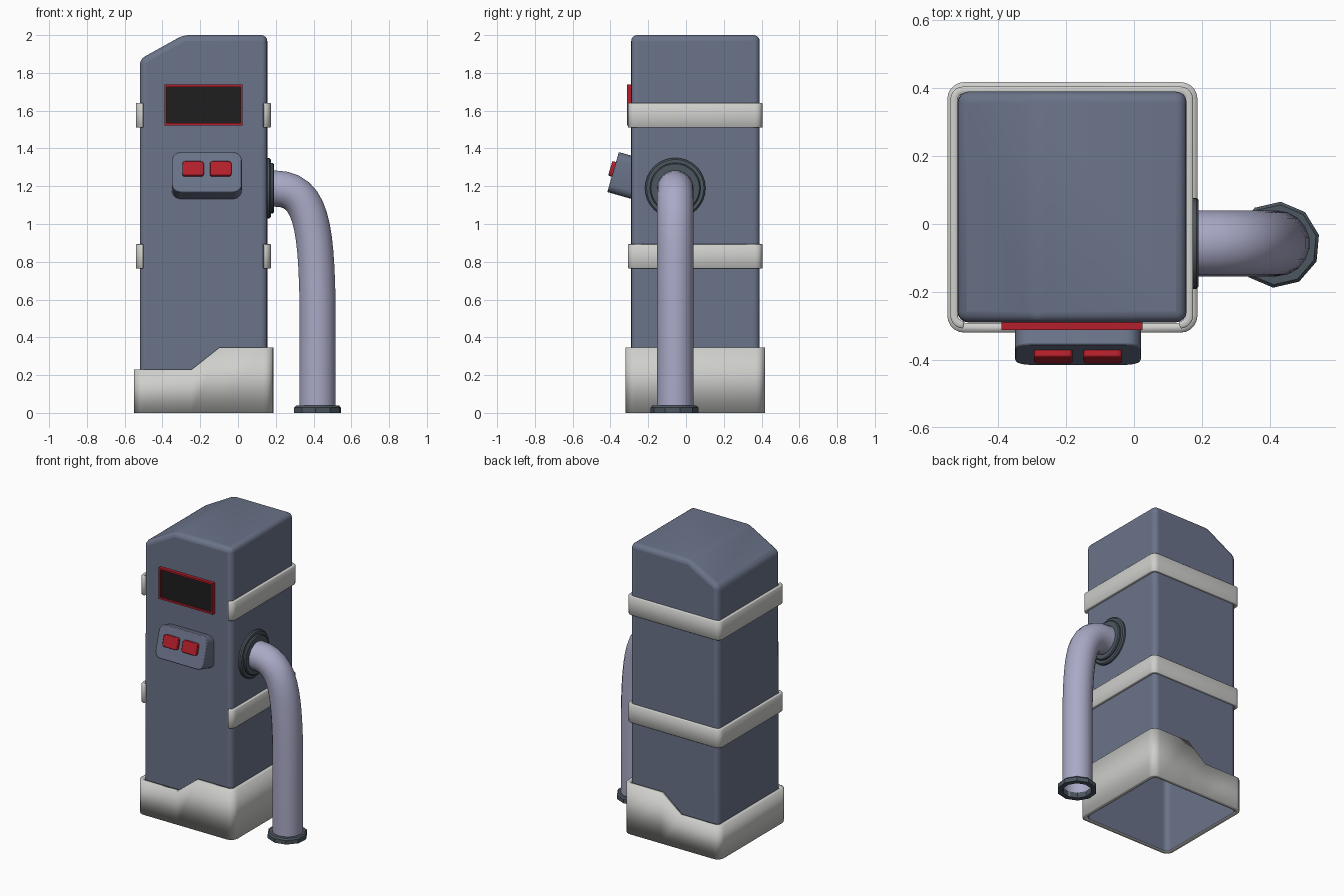
import bpy, bmesh, math
from mathutils import Matrix, Vector

if "Cube" in bpy.data.objects:
    bpy.data.objects.remove(bpy.data.objects["Cube"])


def mat(name, rgb):
    m = bpy.data.materials.new(name)
    m.diffuse_color = (*rgb, 1)
    m.use_nodes = True
    m.node_tree.nodes["Principled BSDF"].inputs["Base Color"].default_value = m.diffuse_color
    return m


BLUE = mat("slate blue", (0.145, 0.172, 0.25))
GREY = mat("light grey", (0.62, 0.62, 0.60))
LILAC = mat("pale lilac", (0.40, 0.40, 0.57))
DARK = mat("dark slate", (0.072, 0.093, 0.115))
RED = mat("red", (0.46, 0.014, 0.025))
BLACK = mat("black", (0.014, 0.013, 0.013))


def finish(bm, name, mats, bevel=0, segs=2, angle=25, recalc=True, solid=0):
    if recalc:
        bmesh.ops.recalc_face_normals(bm, faces=bm.faces)
    me = bpy.data.meshes.new(name)
    bm.to_mesh(me)
    bm.free()
    ob = bpy.data.objects.new(name, me)
    bpy.context.collection.objects.link(ob)
    for m in mats:
        me.materials.append(m)
    if solid:
        s = ob.modifiers.new("solid", "SOLIDIFY")
        s.thickness, s.offset = solid, -1
    if bevel:
        b = ob.modifiers.new("bevel", "BEVEL")
        b.width, b.segments = bevel, segs
        b.limit_method, b.angle_limit = "ANGLE", math.radians(angle)
    bpy.ops.object.select_all(action="DESELECT")
    ob.select_set(True)
    bpy.context.view_layer.objects.active = ob
    bpy.ops.object.shade_smooth_by_angle(angle=math.radians(35))
    return ob


def box(bm, x0, x1, y0, y1, z0, z1):
    size = Matrix.Diagonal((x1 - x0, y1 - y0, z1 - z0, 1))
    mid = Matrix.Translation(((x0 + x1) / 2, (y0 + y1) / 2, (z0 + z1) / 2))
    bmesh.ops.create_cube(bm, size=1, matrix=mid @ size)


def round_y_edges(bm, radius, segs):
    edges = [e for e in bm.edges
             if abs(e.verts[0].co.y - e.verts[1].co.y) > 1e-4]
    bmesh.ops.bevel(bm, geom=edges, offset=radius, segments=segs,
                    profile=0.5, affect="EDGES")


def corner_arcs(x0, x1, y0, y1, r, n=5):
    """Four rounded corners, counter-clockwise from front right."""
    arcs = []
    for k, (cx, cy) in enumerate([(x1 - r, y0 + r), (x1 - r, y1 - r),
                                  (x0 + r, y1 - r), (x0 + r, y0 + r)]):
        a = [math.radians(-90 + 90 * k + 90 * i / n) for i in range(n + 1)]
        arcs.append([(cx + r * math.cos(t), cy + r * math.sin(t)) for t in a])
    return arcs


def wall(name, path, z0, top, closed, thick, bevel):
    """Upright strip along a path, thickened inward."""
    bm = bmesh.new()
    lo = [bm.verts.new((x, y, z0)) for x, y in path]
    hi = [bm.verts.new((x, y, top(x))) for x, y in path]
    n = len(path)
    for i in range(n if closed else n - 1):
        j = (i + 1) % n
        bm.faces.new((lo[i], lo[j], hi[j], hi[i]))
    finish(bm, name, [GREY], bevel, 1, 40, False, thick)


def rings_to_faces(bm, rings, loop=False):
    n = len(rings[0])
    pairs = list(zip(rings, rings[1:])) + ([(rings[-1], rings[0])] if loop else [])
    for a, b in pairs:
        for i in range(n):
            j = (i + 1) % n
            bm.faces.new((a[i], a[j], b[j], b[i]))


def lathe(name, profile, sides, matrix, material, turn=0.0):
    """Ring from a closed (radius, height) profile."""
    bm = bmesh.new()
    rings = []
    for r, h in profile:
        ang = [turn + 2 * math.pi * i / sides for i in range(sides)]
        rings.append([bm.verts.new((r * math.cos(a), r * math.sin(a), h)) for a in ang])
    rings_to_faces(bm, rings, True)
    bm.transform(matrix)
    finish(bm, name, [material])


# cabinet body: sloped-top profile, open underneath
bm = bmesh.new()
profile = [(-0.52, 0), (0.155, 0), (0.155, 2), (-0.29, 2), (-0.52, 1.872)]
front = [bm.verts.new((x, -0.29, z)) for x, z in profile]
back = [bm.verts.new((x, 0.39, z)) for x, z in profile]
bm.faces.new(front)
bm.faces.new(back[::-1])
for i in range(1, 5):
    j = (i + 1) % 5
    bm.faces.new((front[i], back[i], back[j], front[j]))
finish(bm, "cabinet_body", [BLUE], 0.032, 4)

# stepped base skirt
def skirt_top(x):
    t = min(max((x + 0.245) / 0.145, 0), 1)
    return 0.23 + 0.115 * t


a = corner_arcs(-0.55, 0.187, -0.32, 0.418, 0.05)
path = (a[0] + a[1] + [(-0.10, 0.418), (-0.245, 0.418)] + a[2] + a[3]
        + [(-0.245, -0.32), (-0.10, -0.32)])
wall("base_skirt", path, 0, skirt_top, True, 0.029, 0)

# straps around the sides and back, hooked onto the front corners
for name, z0, z1 in (("lower_strap", 0.765, 0.893), ("upper_strap", 1.51, 1.64)):
    a = corner_arcs(-0.541, 0.174, -0.308, 0.405, 0.038)
    wall(name, sum(a, []), z0, lambda x, z=z1: z, False, 0.022, 0.003)

# display: red frame with recessed black screen
bm = bmesh.new()
box(bm, -0.39, 0.025, -0.312, -0.27, 1.522, 1.738)
bm.normal_update()
face = min(bm.faces, key=lambda f: f.calc_center_median().y)
bmesh.ops.inset_region(bm, faces=[face], thickness=0.017)
bmesh.ops.inset_region(bm, faces=[face], thickness=0.001, depth=-0.008)
face.material_index = 1
finish(bm, "display", [RED, BLACK])

# tilted keypad and its two buttons (local origin on the front face)
tilt = (Matrix.Translation((-0.165, -0.386, 1.275))
        @ Matrix.Rotation(math.radians(-16), 4, "X"))
bm = bmesh.new()
box(bm, -0.185, 0.185, 0, 0.14, -0.11, 0.11)
round_y_edges(bm, 0.045, 5)
bm.transform(tilt)
finish(bm, "keypad_housing", [BLUE], 0.005, 2, 40)
for name, x in (("left_button", -0.073), ("right_button", 0.073)):
    bm = bmesh.new()
    box(bm, x - 0.057, x + 0.057, -0.02, 0.02, -0.025, 0.055)
    round_y_edges(bm, 0.014, 3)
    bm.transform(tilt)
    finish(bm, name, [RED], 0.004, 2, 40)

# hose: straight exit, bend, vertical drop
CY, R, N = -0.057, 0.097, 18
ctrl = [Vector((x, CY, z)) for x, z in
        ((0.20, 1.187), (0.39, 1.187), (0.412, 0.98), (0.421, 0.60))]
pts = [Vector((0.15, CY, 1.187))]
for i in range(13):
    t = i / 12
    w = ((1 - t) ** 3, 3 * t * (1 - t) ** 2, 3 * t * t * (1 - t), t ** 3)
    pts.append(sum((c * k for c, k in zip(ctrl, w)), Vector()))
pts.append(Vector((0.421, CY, 0.002)))
bm = bmesh.new()
rings = []
for i, p in enumerate(pts):
    d = (pts[min(i + 1, len(pts) - 1)] - pts[max(i - 1, 0)]).normalized()
    if i == len(pts) - 1:
        d = Vector((0, 0, -1))
    side = Vector((0, 1, 0))
    up = d.cross(side)
    rings.append([bm.verts.new(p + R * (side * math.cos(2 * math.pi * k / N)
                                        + up * math.sin(2 * math.pi * k / N)))
                  for k in range(N)])
rings_to_faces(bm, rings)
finish(bm, "hose", [LILAC])

# hose fittings: stepped wall flange and ten-sided floor collar
lathe("wall_flange",
      [(0.09, 0), (0.16, 0), (0.16, 0.018), (0.152, 0.026), (0.134, 0.026),
       (0.134, 0.036), (0.128, 0.042), (0.09, 0.042)], 32,
      Matrix.Translation((0.148, CY, 1.19)) @ Matrix.Rotation(math.pi / 2, 4, "Y"), DARK)
lathe("floor_collar",
      [(0.093, 0), (0.127, 0), (0.127, 0.028), (0.118, 0.038), (0.093, 0.038)], 10,
      Matrix.Translation((0.421, CY - 0.004, 0)), DARK, math.radians(13))
